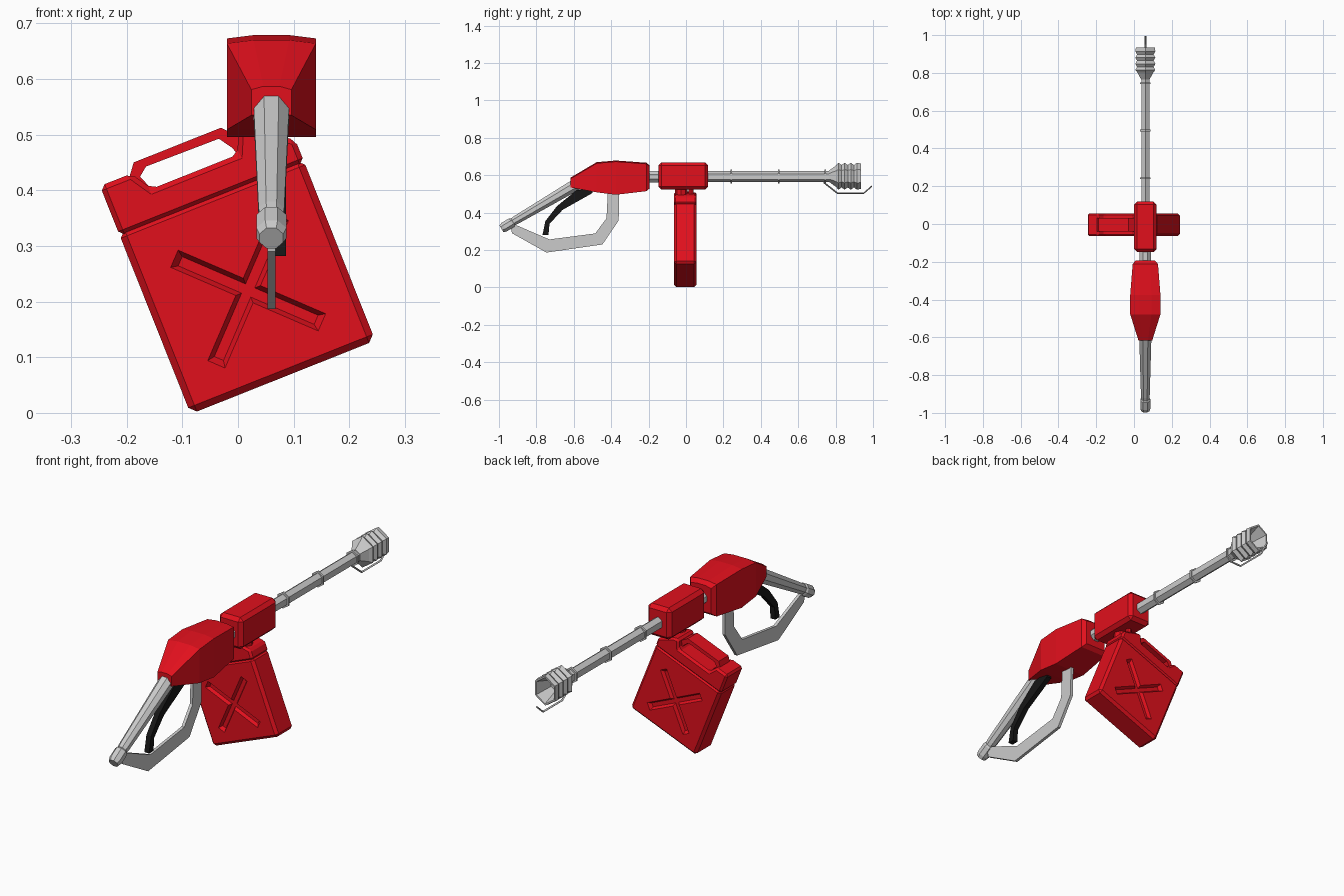
import bpy, bmesh
from math import sin, cos, pi, radians
from mathutils import Matrix, Vector

if "Cube" in bpy.data.objects:
    bpy.data.objects.remove(bpy.data.objects["Cube"])

CX = 0.06  # centre line of the gun


def material(name, rgb):
    m = bpy.data.materials.new(name)
    m.diffuse_color = (*rgb, 1)
    m.use_nodes = True
    m.node_tree.nodes["Principled BSDF"].inputs["Base Color"].default_value = m.diffuse_color
    return m


RED = material("red_paint", (0.75, 0.005, 0.012))
BLACK = material("black_plastic", (0.008, 0.008, 0.008))


def loft(name, rings, mat=None, bevel=0, matrix=None):
    """Skin a list of equal-length rings and cap both ends."""
    bm = bmesh.new()
    rows = [[bm.verts.new(p) for p in ring] for ring in rings]
    n = len(rows[0])
    for a, b in zip(rows, rows[1:]):
        for i in range(n):
            bm.faces.new((a[i], a[(i + 1) % n], b[(i + 1) % n], b[i]))
    bm.faces.new(rows[0])
    bm.faces.new(rows[-1])
    bmesh.ops.recalc_face_normals(bm, faces=bm.faces)
    if bevel:
        bmesh.ops.bevel(bm, geom=bm.edges[:], offset=bevel, segments=1,
                        affect='EDGES', profile=0.5, clamp_overlap=True)
    mesh = bpy.data.meshes.new(name)
    bm.to_mesh(mesh)
    bm.free()
    ob = bpy.data.objects.new(name, mesh)
    bpy.context.collection.objects.link(ob)
    if mat:
        mesh.materials.append(mat)
    if matrix:
        ob.matrix_world = matrix
    return ob


def tube(name, stations, sides=8, sx=1, start=0.0, mat=None):
    """Rings (y, z, radius) set square to the line from first to last station."""
    d = Vector((0, stations[-1][0] - stations[0][0], stations[-1][1] - stations[0][1])).normalized()
    up = d.cross(Vector((1, 0, 0)))
    rings = []
    for y, z, r in stations:
        ring = []
        for i in range(sides):
            a = start + 2 * pi * i / sides
            ring.append(Vector((CX, y, z)) + Vector((r * sx * cos(a), 0, 0)) + up * r * sin(a))
        rings.append(ring)
    return loft(name, rings, mat)


def side_plate(name, pts, x0, x1, mat=None):
    return loft(name, [[(x, y, z) for y, z in pts] for x in (x0, x1)], mat)


# Tilted fuel can, built in its own upright frame
CAN = Matrix.Translation((-0.085, -0.004, -0.002)) @ Matrix.Rotation(radians(-21.7), 4, 'Y')


def can_part(name, pts, half, bevel=0):
    return loft(name, [[(u, y, v) for u, v in pts] for y in (-half, half)], RED, bevel, CAN)


body = can_part("can_body", [(0, 0), (0.357, 0), (0.357, 0.352), (0, 0.352)], 0.06, 0.012)
can_part("can_top", [(0, 0.344), (0.357, 0.344), (0.357, 0.388), (0.29, 0.436), (0.268, 0.441),
                     (0.25, 0.402), (0.085, 0.402), (0.06, 0.441), (0, 0.441)], 0.06, 0.009)
can_part("can_handle", [(0.05, 0.43), (0.072, 0.458), (0.241, 0.458), (0.265, 0.43), (0.252, 0.40),
                        (0.246, 0.417), (0.23, 0.441), (0.09, 0.443), (0.073, 0.43), (0.085, 0.40)], 0.035)


# Pressed cross on both faces of the can
def cross(length, w, y):
    pts = []
    for k in range(4):
        a = pi / 4 + k * pi / 2
        for s, t in ((w, -w), (length, -w), (length, w)):
            pts.append((0.178 + s * cos(a) - t * sin(a), y, 0.168 + s * sin(a) + t * cos(a)))
    return pts


for s in (-1, 1):
    cutter = loft("cross_cutter", [cross(0.146, 0.018, s * 0.062), cross(0.133, 0.009, s * 0.046)],
                  RED, matrix=CAN)
    cutter.hide_render = True
    mod = body.modifiers.new("pressed_cross", 'BOOLEAN')
    mod.operation, mod.solver, mod.object = 'DIFFERENCE', 'EXACT', cutter
    bpy.context.view_layer.objects.active = body
    bpy.ops.object.modifier_apply(modifier=mod.name)
    bpy.data.objects.remove(cutter)

# Spout joining the can to the gun
for name, y, r in (("can_spout", -0.026, 0.033), ("can_vent", 0.027, 0.014)):
    loft(name, [[(0.055 + r * cos(i * pi / 4), y + r * sin(i * pi / 4), z) for i in range(8)]
                for z in (0.47, 0.54)], RED)

# Middle block of the gun
loft("gun_block", [[(CX - 0.06, y, 0.523), (CX + 0.06, y, 0.523), (CX + 0.06, y, 0.668), (CX - 0.06, y, 0.668)]
                   for y in (-0.148, 0.118)], RED, 0.016)


# Faceted rear housing: y, half width, bottom, top
def housing(y, h, zb, zt):
    return [(CX + x, y, z) for x, z in ((-h, zb), (h, zb), (h, zt - 0.006), (0.4 * h, zt),
                                        (-0.4 * h, zt), (-h, zt - 0.006))]


loft("rear_housing", [housing(*s) for s in (
    (-0.618, 0.036, 0.535, 0.587), (-0.478, 0.08, 0.509, 0.67), (-0.375, 0.08, 0.496, 0.679),
    (-0.212, 0.067, 0.515, 0.667), (-0.194, 0.052, 0.53, 0.652))], RED)

# Neck, barrel and collars
OCT = pi / 8
tube("neck", [(-0.22, 0.592, 0.032), (-0.13, 0.592, 0.032)], start=OCT)
tube("barrel", [(0.1, 0.593, 0.029), (0.79, 0.593, 0.029)], 6, 0.85, pi / 2)
for y in (0.243, 0.495, 0.745):
    tube("barrel_collar", [(y - 0.004, 0.593, 0.038), (y + 0.004, 0.593, 0.038)], 6, 0.85, pi / 2)

# Ribbed hollow nozzle
prof = [(0.765, 0.03), (0.803, 0.058)]
for k in range(4):
    prof += [(0.815 + 0.033 * k, 0.072), (0.832 + 0.033 * k, 0.06)]
prof[-1] = (0.935, 0.068)
prof += [(0.935, 0.06), (0.86, 0.03)]
tube("nozzle", [(y, 0.595, r) for y, r in prof], 6, 0.85, pi / 2)

# Igniter wire below the nozzle
tube("igniter_wire", [(0.735, 0.563, 0.005), (0.81, 0.504, 0.005), (0.95, 0.504, 0.005), (0.995, 0.543, 0.005)], 4)

# Sloping grip tube with end cap
tube("grip", [(-0.55, 0.572, 0.036), (-0.62, 0.531, 0.034), (-0.91, 0.36, 0.025), (-0.925, 0.351, 0.023),
              (-0.932, 0.347, 0.029), (-0.972, 0.323, 0.029), (-0.987, 0.314, 0.023)], start=OCT)

# Flat hand guard and curved trigger
side_plate("hand_guard", [(-0.94, 0.335), (-0.93, 0.29), (-0.746, 0.187), (-0.447, 0.23), (-0.36, 0.358),
                          (-0.357, 0.51), (-0.418, 0.51), (-0.425, 0.37), (-0.485, 0.289), (-0.73, 0.257),
                          (-0.90, 0.33)], CX - 0.007, CX + 0.007)
side_plate("trigger", [(-0.767, 0.282), (-0.735, 0.282), (-0.73, 0.34), (-0.66, 0.415), (-0.50, 0.505),
                       (-0.50, 0.53), (-0.585, 0.52), (-0.69, 0.435), (-0.752, 0.355)],
           0.062, 0.086, BLACK)
